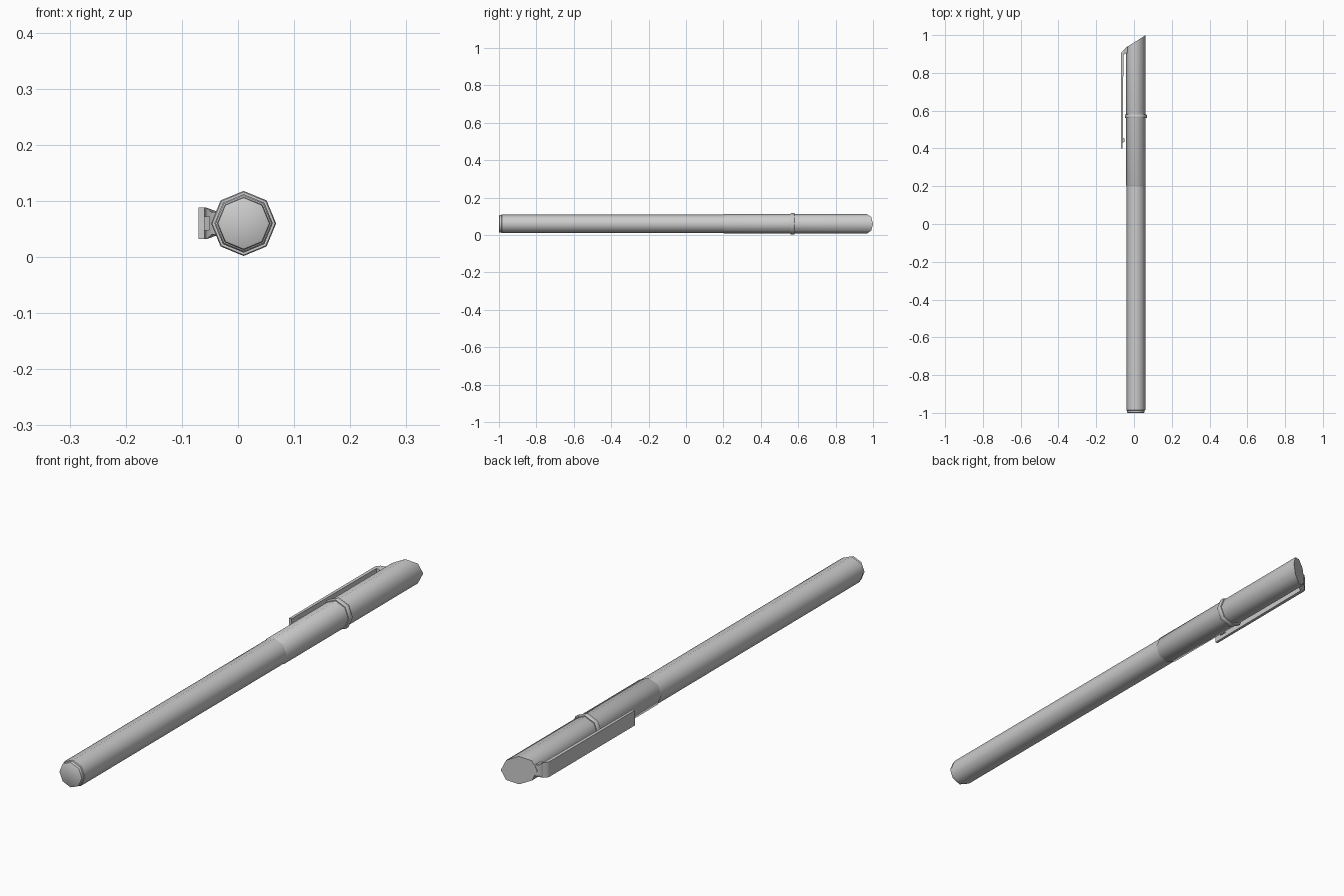
import bpy, bmesh, math

if "Cube" in bpy.data.objects:
    bpy.data.objects.remove(bpy.data.objects["Cube"])

CX, CZ, SIDES = 0.01, 0.06, 8   # pen axis runs along y


def finish(name, bm):
    bmesh.ops.recalc_face_normals(bm, faces=bm.faces)
    me = bpy.data.meshes.new(name)
    bm.to_mesh(me)
    bm.free()
    ob = bpy.data.objects.new(name, me)
    bpy.context.collection.objects.link(ob)
    bpy.ops.object.select_all(action='DESELECT')
    ob.select_set(True)
    bpy.context.view_layer.objects.active = ob
    bpy.ops.object.shade_smooth_by_angle(angle=math.radians(47))
    return ob


def tube(name, profile, slant=0.0):
    """Octagonal lathe of (radius, y) points; slant tilts the last ring."""
    bm = bmesh.new()
    rings = []
    for i, (r, y) in enumerate(profile):
        ring = []
        for k in range(SIDES):
            a = 2 * math.pi * k / SIDES
            dx = r * math.cos(a)
            tilt = slant * (dx - r) if i == len(profile) - 1 else 0
            ring.append(bm.verts.new((CX + dx, y + tilt, CZ + r * math.sin(a))))
        rings.append(ring)
    for a, b in zip(rings, rings[1:]):
        for k in range(SIDES):
            n = (k + 1) % SIDES
            bm.faces.new((a[k], a[n], b[n], b[k]))
    bm.faces.new(rings[0])
    bm.faces.new(rings[-1])
    return finish(name, bm)


def prism(name, points):
    """Side profile of (x, y, half width) points, mirrored about the axis plane."""
    bm = bmesh.new()
    lo = [bm.verts.new((x, y, CZ - h)) for x, y, h in points]
    hi = [bm.verts.new((x, y, CZ + h)) for x, y, h in points]
    for i in range(len(points)):
        j = (i + 1) % len(points)
        bm.faces.new((lo[i], lo[j], hi[j], hi[i]))
    bm.faces.new(lo)
    bm.faces.new(hi)
    return finish(name, bm)


# Barrel with a chamfered end
tube("barrel", [(0.043, -1.0), (0.046, -0.998), (0.047, -0.987),
                (0.05, -0.985), (0.05, 0.22)])

# Cap with a slanted top
tube("cap", [(0.049, 0.2), (0.052, 0.205), (0.052, 1.0)], slant=0.63)

# Raised band around the cap
tube("cap_band", [(0.051, 0.56), (0.056, 0.56), (0.058, 0.563),
                  (0.058, 0.577), (0.056, 0.58), (0.051, 0.58)])

# Pocket clip: flat bar, flared neck and gripping bump
W = 0.028
prism("clip_bar", [(-0.066, 0.91, W), (-0.069, 0.9, W), (-0.07, 0.4, W),
                   (-0.06, 0.4, W), (-0.056, 0.895, W), (-0.056, 0.92, W)])
prism("clip_neck", [(-0.056, 0.895, W), (-0.056, 0.92, W), (-0.047, 0.929, 0.02),
                    (-0.034, 0.939, 0.02), (-0.034, 0.905, 0.02), (-0.047, 0.902, 0.02)])
prism("clip_bump", [(-0.062, 0.43, 0.013), (-0.05, 0.435, 0.012),
                    (-0.05, 0.45, 0.012), (-0.062, 0.46, 0.013)])
